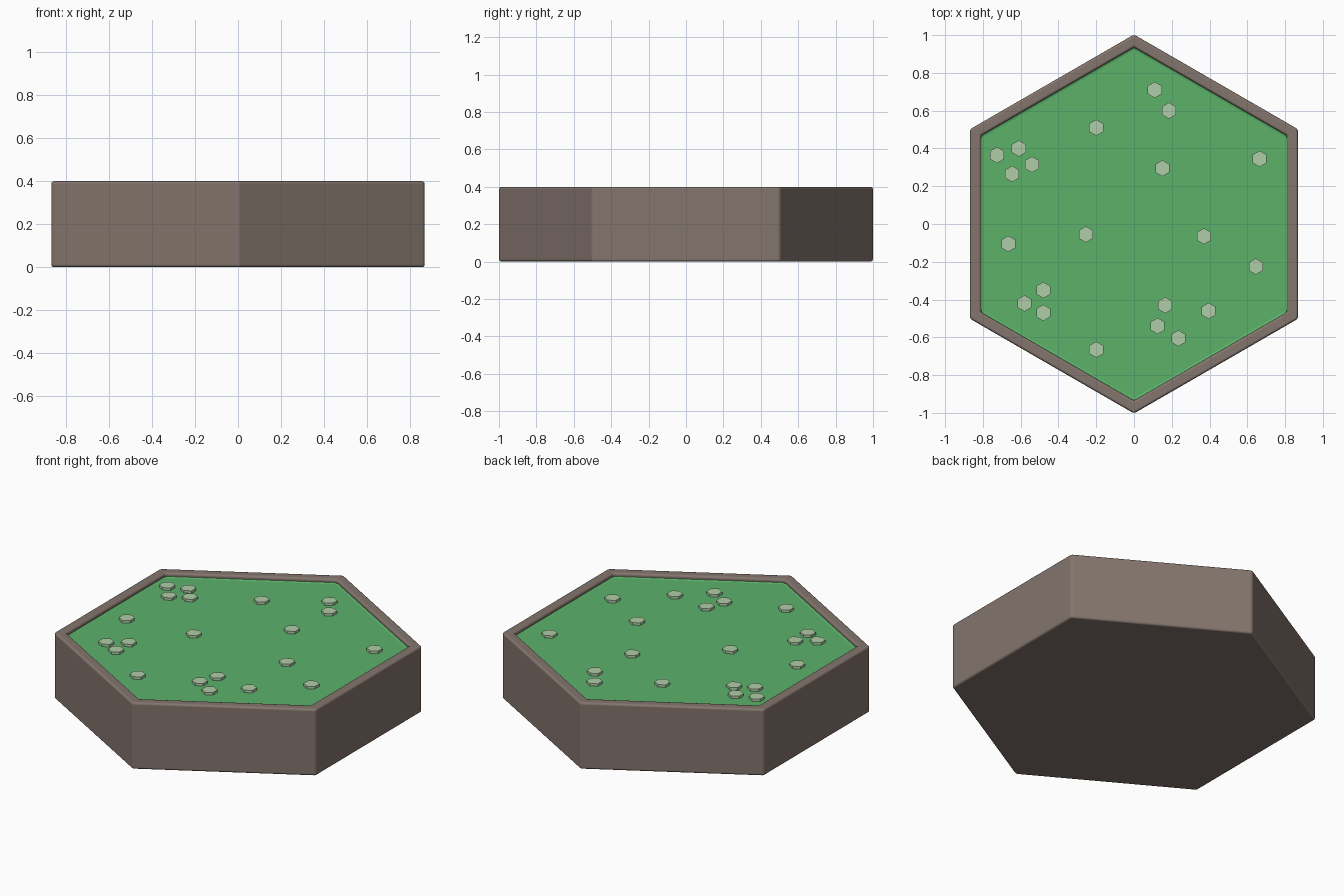
import bpy
import bmesh
from math import sin, cos, pi

cube = bpy.data.objects.get("Cube")
if cube:
    bpy.data.objects.remove(cube, do_unlink=True)


def make_material(name, red, green, blue):
    """Flat material from display colour values, converted to linear."""
    linear = [((c / 255 + 0.055) / 1.055) ** 2.4 for c in (red, green, blue)]
    material = bpy.data.materials.new(name)
    material.use_nodes = True
    material.diffuse_color = (*linear, 1)
    shader = next(n for n in material.node_tree.nodes if n.type == 'BSDF_PRINCIPLED')
    shader.inputs["Base Color"].default_value = (*linear, 1)
    return material


def hexagon_part(name, profile, material, location=(0, 0, 0)):
    """Stack hexagonal rings along a (radius, height) profile and cap both ends."""
    bm = bmesh.new()
    rings = []
    for radius, z in profile:
        angles = [pi / 2 + i * pi / 3 for i in range(6)]
        rings.append([bm.verts.new((radius * cos(a), radius * sin(a), z)) for a in angles])
    for low, high in zip(rings, rings[1:]):
        for i in range(6):
            j = (i + 1) % 6
            bm.faces.new((low[i], low[j], high[j], high[i]))
    bm.faces.new(rings[0][::-1])
    bm.faces.new(rings[-1])
    mesh = bpy.data.meshes.new(name)
    bm.to_mesh(mesh)
    bm.free()
    mesh.materials.append(material)
    obj = bpy.data.objects.new(name, mesh)
    obj.location = location
    bpy.context.collection.objects.link(obj)
    return obj


earth = make_material("earth brown", 132, 117, 109)
grass = make_material("grass green", 92, 178, 106)
pale = make_material("pale green", 176, 205, 168)

height = 0.4
floor = 0.375

# Earth base: solid hexagon with a raised rim and softly rounded edges
base = hexagon_part(
    "earth_base",
    [(1.003, 0), (1.003, height), (0.935, height), (0.935, floor - 0.02)],
    earth)
base.data.shade_smooth()
bevel = base.modifiers.new("rounded_edges", 'BEVEL')
bevel.width = 0.013
bevel.segments = 3
bevel.limit_method = 'ANGLE'
bevel.harden_normals = True

# Grass surface: a shallow dish whose edge curls up against the rim
hexagon_part(
    "grass_surface",
    [(0.938, floor - 0.015), (0.938, floor + 0.006), (0.93, floor + 0.002), (0.922, floor)],
    grass)

# Small hexagonal tufts scattered over the grass
tuft_spots = [
    (.11, .71), (.185, .6), (-.2, .51), (-.725, .365), (-.61, .4), (-.54, .315),
    (-.645, .265), (.15, .295), (.665, .345), (-.665, -.105), (-.255, -.055),
    (.37, -.065), (.645, -.225), (-.58, -.42), (-.48, -.35), (-.48, -.47),
    (.165, -.43), (.125, -.54), (.235, -.605), (.395, -.46), (-.2, -.665),
]
for number, (x, y) in enumerate(tuft_spots, 1):
    hexagon_part(f"grass_tuft_{number}", [(0.043, -0.005), (0.043, 0.015)], pale, (x, y, floor))
